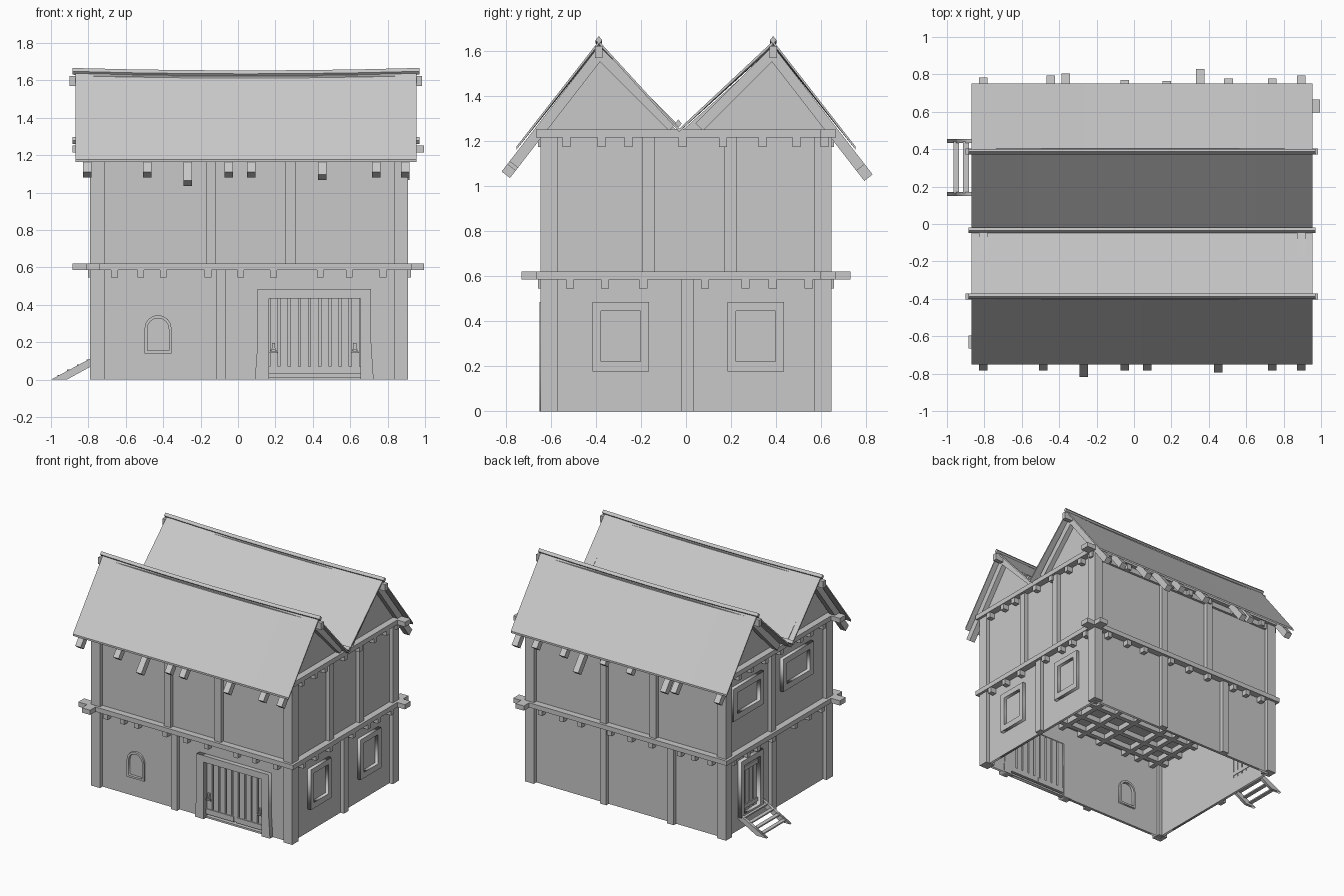
import bpy, bmesh, math
from mathutils import Matrix, Vector

if "Cube" in bpy.data.objects:
    bpy.data.objects.remove(bpy.data.objects["Cube"])

grey = bpy.data.materials.new("plain_grey")
grey.use_nodes = True
grey.diffuse_color = (0.58, 0.58, 0.58, 1)
grey.node_tree.nodes["Principled BSDF"].inputs["Base Color"].default_value = grey.diffuse_color


def add(name, mesh):
    mesh.materials.clear()
    mesh.materials.append(grey)
    obj = bpy.data.objects.new(name, mesh)
    bpy.context.collection.objects.link(obj)
    return obj


def from_bmesh(name, bm):
    bmesh.ops.recalc_face_normals(bm, faces=bm.faces)
    mesh = bpy.data.meshes.new(name)
    bm.to_mesh(mesh)
    bm.free()
    return add(name, mesh)


def box(name, x, y, z):
    """Box given by its (low, high) range on each axis."""
    bm = bmesh.new()
    mid = Vector([(a + b) / 2 for a, b in (x, y, z)])
    size = Vector([b - a for a, b in (x, y, z)])
    bmesh.ops.create_cube(bm, size=1, matrix=Matrix.Translation(mid) @ Matrix.Diagonal(size).to_4x4())
    return from_bmesh(name, bm)


def loft(name, sections):
    """Skin between closed cross-sections with the same point count, capped at the ends."""
    bm = bmesh.new()
    rings = [[bm.verts.new(p) for p in s] for s in sections]
    n = len(rings[0])
    for a, b in zip(rings, rings[1:]):
        for i in range(n):
            j = (i + 1) % n
            bm.faces.new((a[i], a[j], b[j], b[i]))
    bm.faces.new(rings[0])
    bm.faces.new(rings[-1])
    return from_bmesh(name, bm)


def panel(name, loops, axis, pos, depth):
    """Flat outline with holes, extruded. axis 'y': loops are (x, z); axis 'x': loops are (y, z)."""
    curve = bpy.data.curves.new(name, "CURVE")
    curve.dimensions = "2D"
    curve.fill_mode = "BOTH"
    curve.extrude = depth / 2
    for loop in loops:
        spline = curve.splines.new("POLY")
        spline.points.add(len(loop) - 1)
        for point, (u, v) in zip(spline.points, loop):
            point.co = (u, v, 0, 1)
        spline.use_cyclic_u = True
    temp = bpy.data.objects.new(name, curve)
    bpy.context.collection.objects.link(temp)
    dg = bpy.context.evaluated_depsgraph_get()
    mesh = bpy.data.meshes.new_from_object(temp.evaluated_get(dg))
    bpy.data.objects.remove(temp)
    cols = ((1, 0, 0), (0, 0, 1), (0, -1, 0)) if axis == "y" else ((0, 1, 0), (0, 0, 1), (1, 0, 0))
    place = Matrix(cols).transposed().to_4x4()
    place.translation = (0, pos, 0) if axis == "y" else (pos, 0, 0)
    mesh.transform(place)
    return add(name, mesh)


def rect(u0, u1, v0, v1):
    return [(u0, v0), (u1, v0), (u1, v1), (u0, v1)]


def arch(u0, u1, v0, v1):
    c, r = (u0 + u1) / 2, (u1 - u0) / 2
    top = [(c + r * math.cos(a * math.pi / 8), v1 - r + r * math.sin(a * math.pi / 8)) for a in range(9)]
    return [(u0, v0), (u1, v0)] + top


X0, X1, Y = -0.79, 0.91, 0.645     # outer faces of the posts
WX0, WX1, WY = X0 + 0.04, X1 - 0.04, Y - 0.04   # middle of the walls
MID, TOP = 0.6, 1.22

# Walls with openings for gate, arched window and door
gate, arch_in, door = rect(0.165, 0.655, 0.004, 0.435), arch(-0.485, -0.37, 0.155, 0.328), rect(0.23, 0.42, 0.12, 0.49)
for level, z0, z1 in (("lower", 0, MID), ("upper", MID, TOP)):
    low = level == "lower"
    long, short = rect(WX0, WX1, z0, z1), rect(-WY, WY, z0, z1)
    panel(level + "_front_wall", [long] + ([gate, arch_in] if low else []), "y", -WY, 0.02)
    panel(level + "_back_wall", [long], "y", WY, 0.02)
    panel(level + "_right_wall", [short] + ([door] if low else []), "x", WX0, 0.02)
    panel(level + "_left_wall", [short], "x", WX1, 0.02)

# Corner posts
for x in (X0, X1 - 0.075):
    for y in (-Y, Y - 0.075):
        box("corner_post", (x, x + 0.075), (y, y + 0.075), (0, TOP))

# Intermediate posts: x positions on front and back, y positions on the sides
for z0, z1, front, back, left, right in (
        (0, MID, [-0.09], [0.25, -0.32], [0.008], [0.06]),
        (MID, TOP, [-0.145, 0.28], [0.25, -0.17], [-0.167, 0.197], [0.07])):
    for xs, y0 in ((front, -Y), (back, Y - 0.05)):
        for x in xs:
            box("wall_post", (x - 0.027, x + 0.027), (y0, y0 + 0.05), (z0, z1))
    for ys, x0 in ((left, X1 - 0.05), (right, X0)):
        for y in ys:
            box("side_post", (x0, x0 + 0.05), (y - 0.027, y + 0.027), (z0, z1))

# Floors, crossing joists with projecting ends, and ring beams
joist_x = (-0.66, -0.52, -0.4, -0.16, 0.015, 0.19, 0.44, 0.595, 0.775)
low_y = (-0.515, -0.36, -0.19, 0.085, 0.265, 0.385, 0.545)
high_y = (-0.53, -0.375, -0.255, -0.015, 0.165, 0.34, 0.49, 0.615)
for name, z, joist_y, reach in (("middle", 0.585, low_y, 0.73), ("eaves", 1.215, high_y, 0.665)):
    box(name + "_floor", (WX0, WX1), (-WY, WY), (z, z + 0.02))
    for x in joist_x:
        box(name + "_long_joist", (x - 0.018, x + 0.018), (-Y - 0.012, Y + 0.012), (z - 0.04, z + 0.004))
    for y in joist_y:
        box(name + "_cross_joist", (X0 - 0.012, X1 + 0.015), (y - 0.018, y + 0.018), (z - 0.04, z + 0.004))
    band = (z, z + 0.036)
    box(name + "_front_beam", (-0.885, X1 + 0.012), (-Y - 0.02, -Y + 0.05), band)
    box(name + "_back_beam", (X0 - 0.012, 0.995), (Y - 0.05, Y + 0.02), band)
    box(name + "_left_beam", (X1 - 0.05, X1 + 0.02), (-Y - 0.02, reach), band)
    box(name + "_right_beam", (X0 - 0.02, X0 + 0.05), (-reach, Y + 0.02), band)

# Gable walls
RIDGE, VALLEY, PEAK, DIP = 0.387, -0.03, 1.645, 1.255
gable = [(-0.64, 1.23), (-0.64, 1.28), (-RIDGE, 1.61), (VALLEY, 1.235), (RIDGE, 1.61), (0.64, 1.28), (0.64, 1.23)]
for x in (WX0, WX1):
    panel("gable_wall", [gable], "x", x, 0.02)


# Twin roofs that sag a little in the middle
def sag(x):
    return 0.013 * (1 - ((x - 0.04) / 0.92) ** 2)


def stations(a, b):
    return [a + (b - a) * i / 6 for i in range(7)]


for side, s in (("front", -1), ("back", 1)):
    def section(x):
        line = [(s * 0.752, 1.177), (s * RIDGE, PEAK - sag(x)), (VALLEY, DIP)]
        return [(x, y, z) for y, z in line] + [(x, y, z - 0.014) for y, z in reversed(line)]
    loft(side + "_roof", [section(x) for x in stations(-0.87, 0.955)])
    box(side + "_ridge_beam", (-0.9, 0.985), (s * RIDGE - 0.016, s * RIDGE + 0.016), (1.57, 1.622))

# Diamond shaped caps on ridges and valley
for name, y, z, bend in (("front_ridge_cap", -RIDGE, 1.648, 1), ("back_ridge_cap", RIDGE, 1.648, 1),
                         ("valley_cap", -0.034, 1.278, 0)):
    loft(name, [[(x, y + dy, z + dz - bend * sag(x)) for dy, dz in ((0.015, 0), (0, 0.018), (-0.015, 0), (0, -0.018))]
                for x in stations(-0.885, 0.97)])


def rafter(name, x, s, slope, tip):
    """Sloping beam under the roof; s is the way it falls, tip is its furthest |y| from the ridge."""
    ridge = Vector((0, 0, PEAK - 0.01))
    d = Vector((0, s, -slope)).normalized()
    n = Vector((0, s * slope, 1)).normalized()
    length = tip / abs(d.y)
    ends = []
    for t in (0.03, length):
        ends.append([ridge + d * t - n * h + Vector((x + w, 0, 0)) for w, h in
                     ((-0.023, 0.008), (0.023, 0.008), (0.023, 0.055), (-0.023, 0.055))])
    return loft(name, ends)


front_tips = {-0.805: 0.79, -0.485: 0.79, -0.268: 0.825, -0.05: 0.79, 0.07: 0.79, 0.45: 0.80, 0.74: 0.79, 0.895: 0.79}
back_tips = {-0.805: 0.79, -0.445: 0.80, -0.365: 0.81, -0.05: 0.775, 0.175: 0.77, 0.355: 0.835,
             0.505: 0.785, 0.74: 0.785, 0.895: 0.80}
for s, tips in ((-1, front_tips), (1, back_tips)):
    for x, tip in tips.items():
        rafter("eave_rafter", x, s, 1.29, tip - RIDGE).location.y = s * RIDGE
    for x in (-0.805, 0.895):
        rafter("inner_rafter", x, -s, 1.0, 0.35).location.y = s * RIDGE

# Shuttered windows: raised frame rings
for c in (-0.29, 0.31):
    panel("tall_window_frame", [rect(c - 0.125, c + 0.125, 0.178, 0.485), rect(c - 0.087, c + 0.087, 0.222, 0.445)],
          "x", WX1 + 0.02, 0.035)
for c in (0.365, -0.235):
    panel("wide_window_frame", [rect(c - 0.185, c + 0.185, 0.87, 1.12), rect(c - 0.14, c + 0.14, 0.915, 1.075)],
          "x", WX0 - 0.02, 0.035)

# Arched window
panel("arched_frame", [arch(-0.5, -0.355, 0.14, 0.345), arch_in], "y", -WY, 0.05)
panel("arched_pane", [arch_in], "y", -WY, 0.008)

# Gate: frame, planks, bottom boards and ring handles
panel("gate_frame", [[(0.09, 0), (0.165, 0), (0.165, 0.435), (0.655, 0.435), (0.655, 0), (0.725, 0),
                      (0.712, 0.2), (0.712, 0.485), (0.105, 0.485), (0.105, 0.2)]], "y", -WY - 0.015, 0.06)
pitch = 0.49 / 9
for i in range(9):
    x = 0.165 + i * pitch
    box("gate_plank", (x + 0.006, x + pitch - 0.006), (-WY - 0.012, -WY + 0.008), (0.03, 0.435))
for x0, x1 in ((0.165, 0.4), (0.42, 0.655)):
    box("gate_board", (x0, x1), (-WY - 0.018, -WY + 0.012), (0.03, 0.07))
box("gate_sill", (0.165, 0.655), (-WY - 0.018, -WY + 0.012), (0, 0.014))
for x in (0.19, 0.625):
    box("handle_plate", (x - 0.009, x + 0.009), (-WY - 0.022, -WY), (0.16, 0.195))
    panel("ring_handle", [[(x - 0.023, 0.142), (x + 0.023, 0.142), (x, 0.185)],
                          [(x - 0.012, 0.149), (x + 0.012, 0.149), (x, 0.171)]], "y", -WY - 0.024, 0.01)

# Door with planks and steps
panel("door_frame", [rect(0.19, 0.46, 0.1, 0.53), door], "x", WX0 - 0.015, 0.05)
for i in range(4):
    y = 0.23 + i * 0.0475
    box("door_plank", (WX0 - 0.012, WX0 + 0.008), (y + 0.005, y + 0.0425), (0.12, 0.49))
for z in (0.14, 0.43):
    box("door_board", (WX0 - 0.018, WX0 + 0.012), (0.23, 0.42), (z, z + 0.03))
for y in (0.161, 0.444):
    panel("stair_stringer", [[(-1, 0), (-0.915, 0), (-0.76, 0.085), (-0.76, 0.128)]], "y", y, 0.022)
for i in range(4):
    x = -0.95 + i * 0.052
    box("stair_tread", (x - 0.015, x + 0.015), (0.165, 0.44), (0.016 + i * 0.027, 0.026 + i * 0.027))
